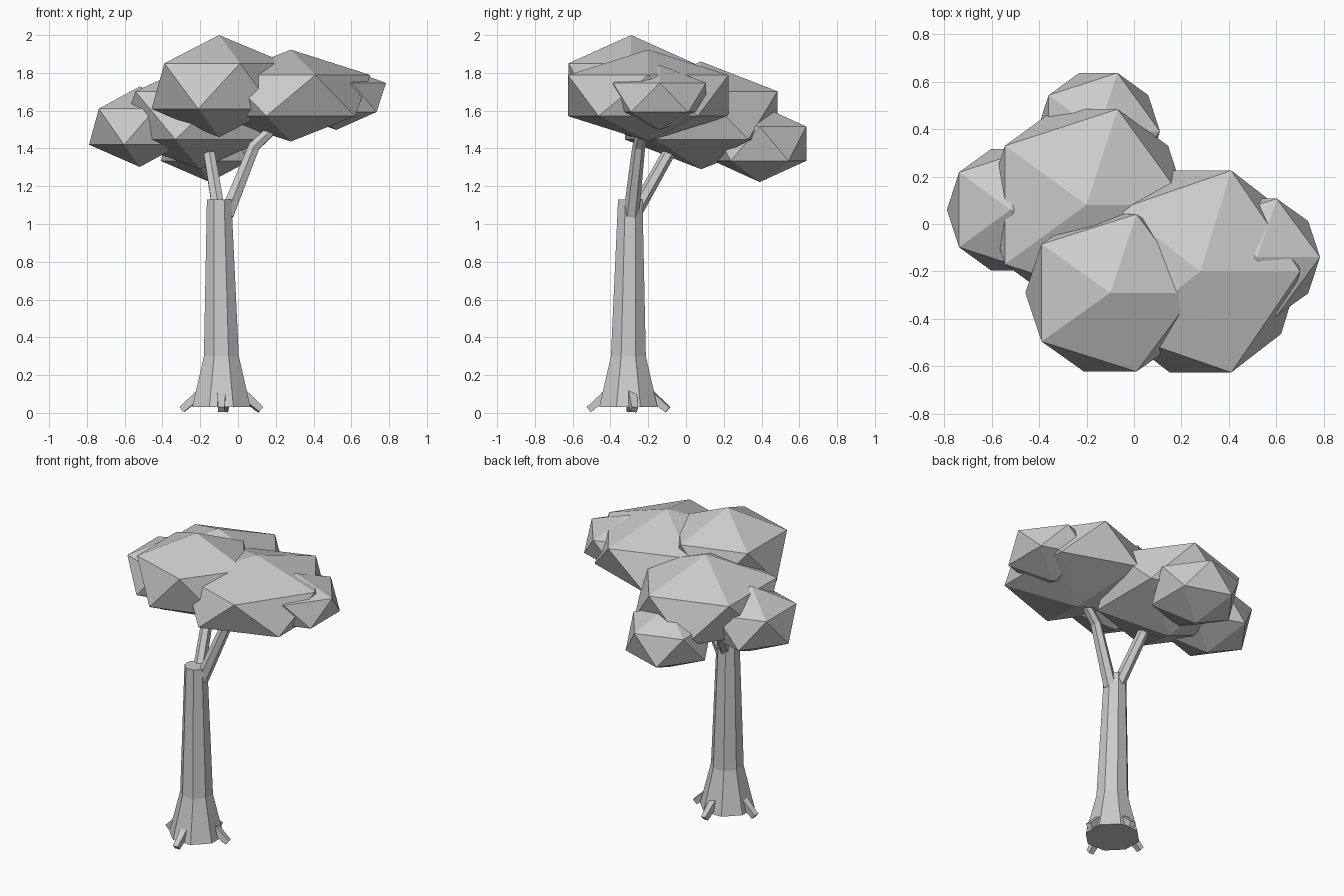
import bpy, bmesh
from math import pi, cos, sin
from mathutils import Vector

cube = bpy.data.objects.get("Cube")
if cube:
    bpy.data.objects.remove(cube)

# One plain grey for the whole tree
grey = bpy.data.materials.new("light_grey")
grey.use_nodes = True
colour = (0.6, 0.6, 0.6, 1)
grey.diffuse_color = colour
for node in grey.node_tree.nodes:
    if node.type == 'BSDF_PRINCIPLED':
        node.inputs["Base Color"].default_value = colour


def finish(name, bm):
    bmesh.ops.recalc_face_normals(bm, faces=bm.faces)
    mesh = bpy.data.meshes.new(name)
    bm.to_mesh(mesh)
    bm.free()
    mesh.materials.append(grey)
    obj = bpy.data.objects.new(name, mesh)
    bpy.context.collection.objects.link(obj)
    return obj


def tube(name, points, radii, sides):
    """Flat-sided tapered tube along a path, capped at both ends."""
    pts = [Vector(p) for p in points]
    bm = bmesh.new()
    rings = []
    for i, (p, r) in enumerate(zip(pts, radii)):
        along = pts[min(i + 1, len(pts) - 1)] - pts[max(i - 1, 0)]
        turn = Vector((0, 0, 1)).rotation_difference(along)
        angles = [(k + 0.5) * 2 * pi / sides for k in range(sides)]
        rings.append([bm.verts.new(p + turn @ Vector((r * cos(a), r * sin(a), 0)))
                      for a in angles])
    for low, high in zip(rings, rings[1:]):
        for k in range(sides):
            n = (k + 1) % sides
            bm.faces.new((low[k], low[n], high[n], high[k]))
    bm.faces.new(rings[0])
    bm.faces.new(rings[-1])
    return finish(name, bm)


def leaf_clump(name, centre, size):
    """Squashed twenty-sided ball of leaves."""
    bm = bmesh.new()
    bmesh.ops.create_icosphere(bm, subdivisions=1, radius=1)
    bmesh.ops.scale(bm, vec=size, verts=bm.verts)
    obj = finish(name, bm)
    obj.location = centre


# Trunk with a flared foot
trunk = tube("trunk", [(0, 0, 0), (0, 0, 0.27), (0, 0, 1.1)], [0.167, 0.1, 0.07], 8)
trunk.location = (-0.088, -0.305, 0.03)
for v in trunk.data.vertices:
    if v.co.z > 1:
        v.co += Vector((-0.012, 0.01, 0))

# Branches
tube("left_branch", [(-0.06, -0.29, 1.05), (0.085, -0.25, 1.41), (0.18, -0.23, 1.5)],
     [0.042, 0.034, 0.03], 6)
tube("right_branch", [(-0.1, -0.27, 1.06), (-0.15, -0.1, 1.36), (-0.15, -0.06, 1.41)],
     [0.038, 0.034, 0.03], 6)

# Roots
for name, x, y in (("left_root", 1, 0.15), ("right_root", -1, 0.05),
                   ("front_root", 0, -1), ("back_root", 0.1, 1)):
    out = Vector((x, y, 0)).normalized()
    foot = Vector((-0.088, -0.305, 0))
    tube(name, [foot + out * 0.09 + Vector((0, 0, 0.12)),
                foot + out * 0.21 + Vector((0, 0, 0.017))], [0.034, 0.024], 4)

# Foliage
leaf_clump("top_front_leaves", (-0.1, -0.29, 1.73), (0.4, 0.39, 0.27))
leaf_clump("left_leaves", (0.28, -0.2, 1.68), (0.47, 0.5, 0.243))
leaf_clump("far_left_leaves", (0.52, -0.14, 1.67), (0.295, 0.29, 0.172))
leaf_clump("middle_back_leaves", (-0.2, 0.08, 1.575), (0.475, 0.475, 0.285))
leaf_clump("far_right_leaves", (-0.52, 0.06, 1.515), (0.3, 0.3, 0.213))
leaf_clump("back_leaves", (-0.15, 0.39, 1.425), (0.29, 0.29, 0.203))
